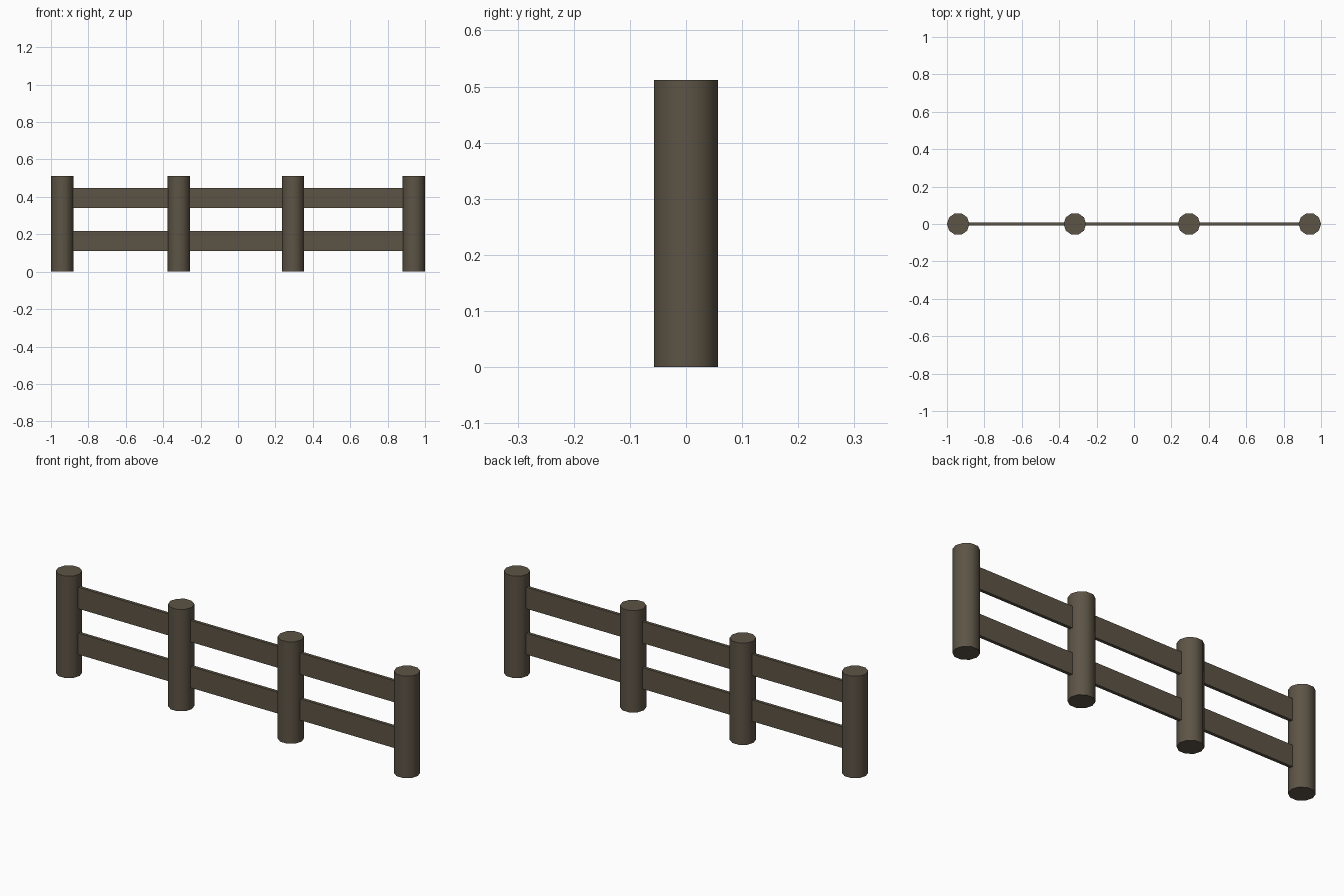
import bpy
import bmesh
from math import cos, sin, tau, radians

cube = bpy.data.objects.get("Cube")
if cube:
    bpy.data.objects.remove(cube, do_unlink=True)

# Weathered wood colour shared by all parts
wood = bpy.data.materials.new("weathered_wood")
wood.use_nodes = True
colour = (0.108, 0.088, 0.06, 1)
wood.diffuse_color = colour
bsdf = next(n for n in wood.node_tree.nodes if n.type == "BSDF_PRINCIPLED")
bsdf.inputs["Base Color"].default_value = colour
bsdf.inputs["Roughness"].default_value = 0.9


def prism(name, outline, z0, z1, smooth=False):
    """Extrude a flat outline upwards from z0 to z1."""
    bm = bmesh.new()
    base = bm.faces.new([bm.verts.new((x, y, z0)) for x, y in outline])
    top = bmesh.ops.extrude_face_region(bm, geom=[base], use_keep_orig=True)
    moved = [v for v in top["geom"] if isinstance(v, bmesh.types.BMVert)]
    bmesh.ops.translate(bm, verts=moved, vec=(0, 0, z1 - z0))
    bmesh.ops.recalc_face_normals(bm, faces=bm.faces)
    mesh = bpy.data.meshes.new(name)
    bm.to_mesh(mesh)
    bm.free()
    mesh.materials.append(wood)
    obj = bpy.data.objects.new(name, mesh)
    bpy.context.collection.objects.link(obj)
    if smooth:
        bpy.ops.object.select_all(action="DESELECT")
        obj.select_set(True)
        bpy.context.view_layer.objects.active = obj
        bpy.ops.object.shade_smooth_by_angle(angle=radians(40))
    return obj


RADIUS, SIDES, HEIGHT = 0.06, 10, 0.512
THICK = 0.008
post_x = [-0.94, -0.316, 0.294, 0.94]

# Ten-sided posts
for i, cx in enumerate(post_x, 1):
    ring = [(cx + RADIUS * cos(tau * k / SIDES), RADIUS * sin(tau * k / SIDES))
            for k in range(SIDES)]
    prism(f"post_{i}", ring, 0, HEIGHT, smooth=True)

# Two flat rails between each pair of posts
for i, (a, b) in enumerate(zip(post_x, post_x[1:]), 1):
    plank = [(a, -THICK), (b, -THICK), (b, THICK), (a, THICK)]
    prism(f"lower_rail_{i}", plank, 0.11, 0.217)
    prism(f"upper_rail_{i}", plank, 0.34, 0.448)
